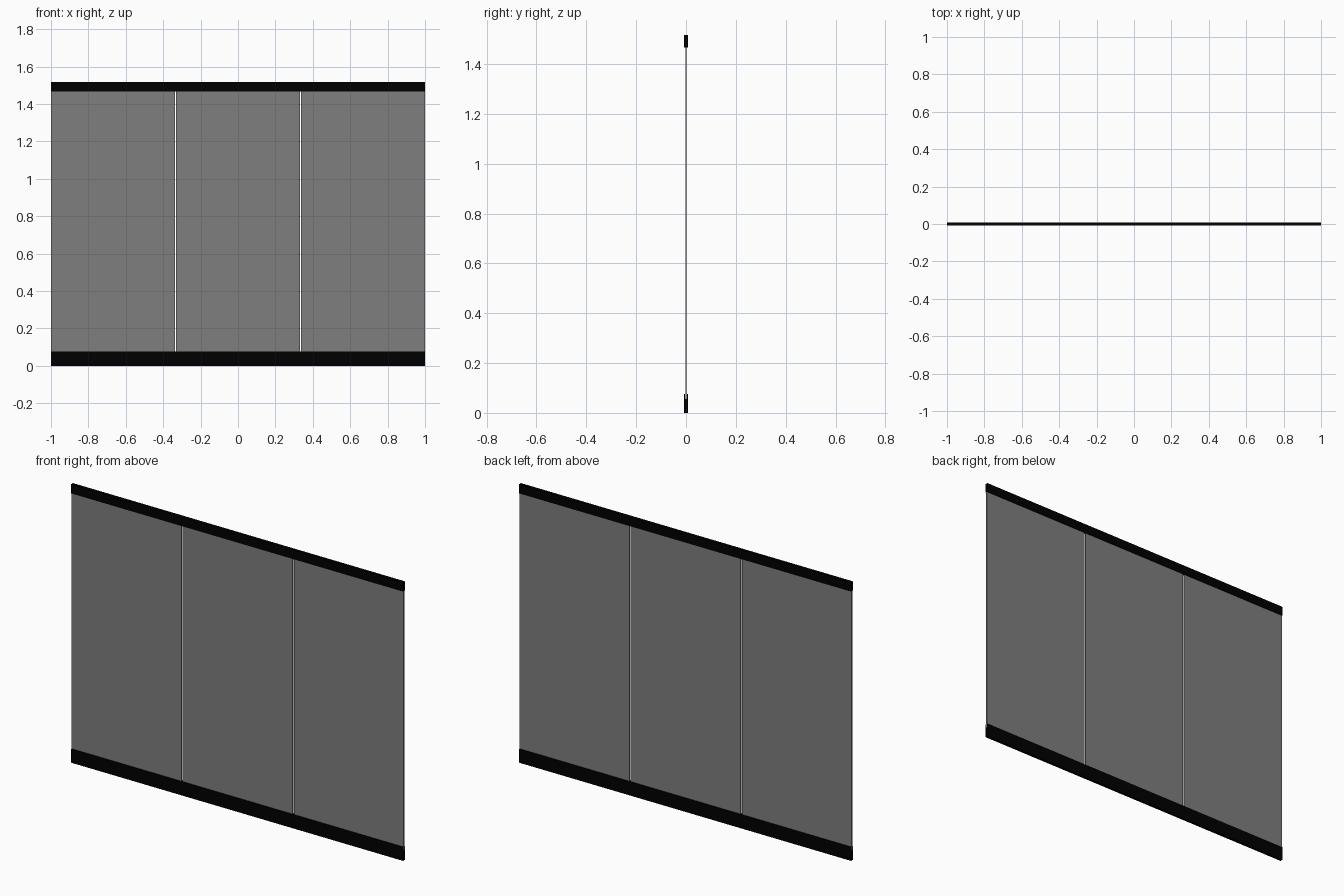
import bpy, bmesh

if "Cube" in bpy.data.objects:
    bpy.data.objects.remove(bpy.data.objects["Cube"])

def material(name, rgba):
    m = bpy.data.materials.new(name)
    m.diffuse_color = rgba
    m.use_nodes = True
    m.node_tree.nodes["Principled BSDF"].inputs["Base Color"].default_value = m.diffuse_color
    return m

black = material("black_metal", (0.0, 0.0, 0.0, 1))
glass = material("tinted_glass", (0.21, 0.21, 0.21, 1))

def extrude_x(name, profile, x0, x1, mat):
    """Sweep a closed (y, z) profile along x."""
    bm = bmesh.new()
    face = bm.faces.new([bm.verts.new((x0, y, z)) for y, z in profile])
    ext = bmesh.ops.extrude_face_region(bm, geom=[face])
    moved = [g for g in ext["geom"] if isinstance(g, bmesh.types.BMVert)]
    bmesh.ops.translate(bm, verts=moved, vec=(x1 - x0, 0, 0))
    bmesh.ops.recalc_face_normals(bm, faces=bm.faces)
    me = bpy.data.meshes.new(name)
    bm.to_mesh(me)
    bm.free()
    me.materials.append(mat)
    ob = bpy.data.objects.new(name, me)
    bpy.context.collection.objects.link(ob)
    return ob

def rect(half, z0, z1):
    return [(-half, z0), (half, z0), (half, z1), (-half, z1)]

RAIL, GLASS, GAP = 0.008, 0.003, 0.007

# Bottom channel with a shallow slot that holds the glass
slot = 0.004
extrude_x("bottom_channel",
          [(-RAIL, 0), (RAIL, 0), (RAIL, 0.075), (slot, 0.075),
           (slot, 0.055), (-slot, 0.055), (-slot, 0.075), (-RAIL, 0.075)],
          -1, 1, black)

# Top handrail
extrude_x("top_rail", rect(RAIL, 1.466, 1.516), -1, 1, black)

# Three glass panels with narrow gaps
width = (2 - 2 * GAP) / 3
for i in range(3):
    x = -1 + i * (width + GAP)
    extrude_x(f"glass_panel_{i + 1}", rect(GLASS, 0.055, 1.466), x, x + width, glass)
